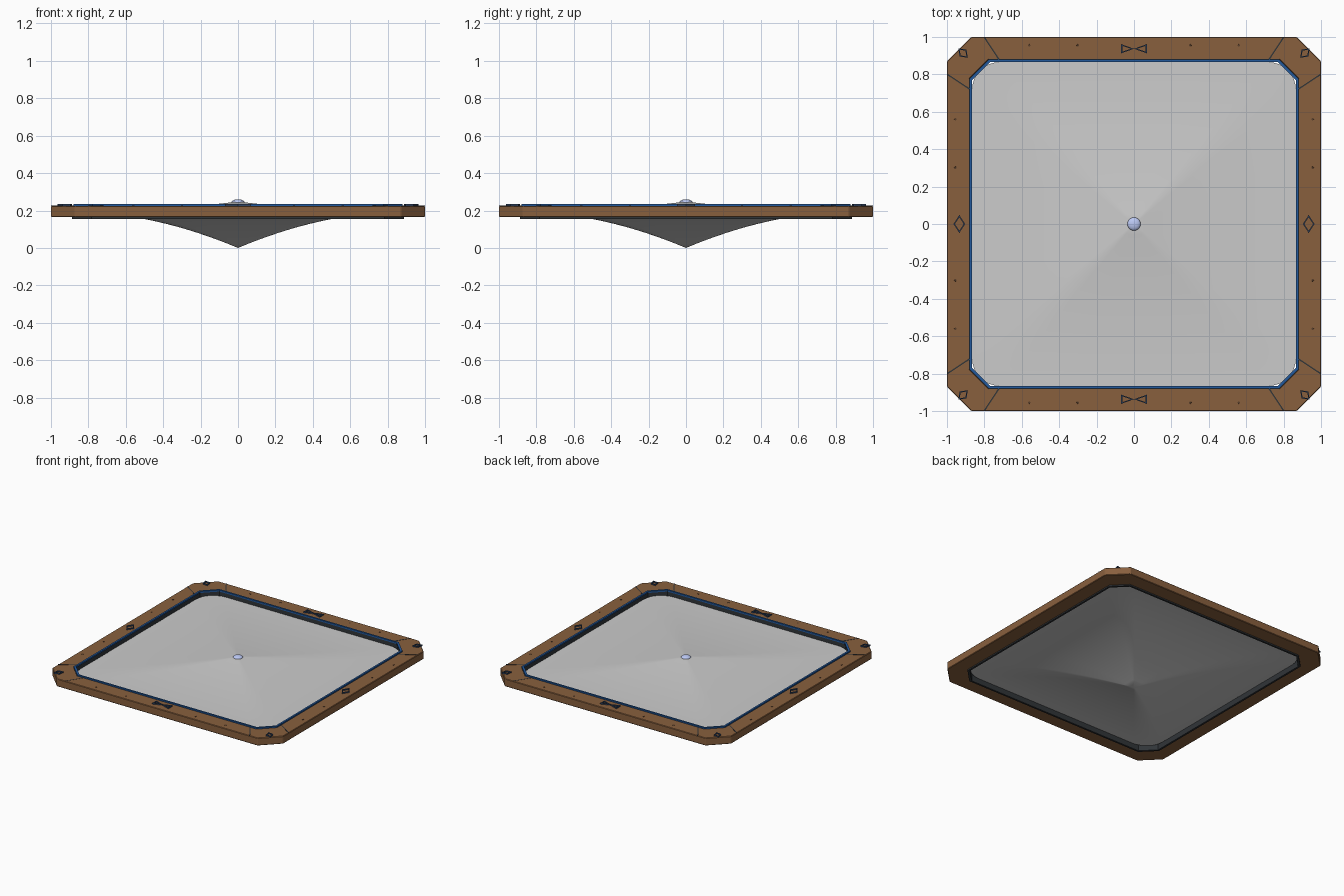
import bpy, bmesh
from math import pi, cos, sin
from mathutils import Vector, Matrix

if "Cube" in bpy.data.objects:
    bpy.data.objects.remove(bpy.data.objects["Cube"])


def material(name, rgb):
    m = bpy.data.materials.new(name)
    m.diffuse_color = (*rgb, 1)
    m.use_nodes = True
    m.node_tree.nodes["Principled BSDF"].inputs["Base Color"].default_value = m.diffuse_color
    return m


WOOD = material("wood", (0.25, 0.117, 0.048))
BLUE = material("blue_trim", (0.016, 0.10, 0.34))
DARK = material("dark_liner", (0.03, 0.035, 0.04))
PEARL = material("pearl", (0.5, 0.58, 0.9))


def finish(name, bm, mat=None, smooth=None):
    bmesh.ops.recalc_face_normals(bm, faces=bm.faces)
    me = bpy.data.meshes.new(name)
    bm.to_mesh(me)
    bm.free()
    ob = bpy.data.objects.new(name, me)
    bpy.context.collection.objects.link(ob)
    if mat:
        me.materials.append(mat)
    if smooth:
        bpy.ops.object.select_all(action='DESELECT')
        ob.select_set(True)
        bpy.context.view_layer.objects.active = ob
        bpy.ops.object.shade_smooth_by_angle(angle=smooth)
    return ob


def octagon(h, c):
    return [(h, -c), (h, c), (c, h), (-c, h), (-h, c), (-h, -c), (-c, -h), (c, -h)]


def add_ring(bm, outer, inner, z0, z1):
    """Closed band between two matching outlines."""
    loops = [[bm.verts.new((x, y, z)) for x, y in pts]
             for pts, z in ((outer, z0), (outer, z1), (inner, z1), (inner, z0))]
    n = len(outer)
    for k in range(4):
        a, b = loops[k], loops[(k + 1) % 4]
        for i in range(n):
            j = (i + 1) % n
            bm.faces.new((a[i], a[j], b[j], b[i]))


def ring(name, outer, inner, z0, z1, mat, bevel=0):
    bm = bmesh.new()
    add_ring(bm, outer, inner, z0, z1)
    ob = finish(name, bm, mat)
    if bevel:
        mod = ob.modifiers.new("bevel", 'BEVEL')
        mod.width, mod.segments = bevel, 1
    return ob


# Wooden frame, dark liner and blue inner trim
ring("frame", octagon(1.0, 0.87), octagon(0.88, 0.775), 0.165, 0.225, WOOD, 0.004)
ring("liner", octagon(0.887, 0.782), octagon(0.872, 0.772), 0.155, 0.224, DARK)
ring("blue_trim", octagon(0.880, 0.777), octagon(0.866, 0.768), 0.222, 0.234, BLUE)

# Stretched panel: rounded square outline, raised on top and sagging below
H, R, RINGS = 0.866, 0.15, 16
outline = []
for q in range(4):
    rot = Matrix.Rotation(q * pi / 2, 2)
    outline += [rot @ Vector((H, y * (H - R))) for y in (-0.5, 0, 0.5)]
    outline += [rot @ Vector((H - R + R * cos(a), H - R + R * sin(a)))
                for a in [i * pi / 16 for i in range(9)]]
    outline.append(rot @ Vector((H - R, H)))
# drop coincident points
outline = [p for i, p in enumerate(outline) if (p - outline[i - 1]).length > 1e-5]


def sheet(name, edge_z, apex_z):
    bm = bmesh.new()
    centre = bm.verts.new((0, 0, apex_z))
    prev, n = None, len(outline)
    for k in range(1, RINGS + 1):
        t = k / RINGS
        z = edge_z + (apex_z - edge_z) * (1 - t) ** 1.9
        cur = [bm.verts.new((p.x * t, p.y * t, z)) for p in outline]
        for i in range(n):
            j = (i + 1) % n
            if prev:
                bm.faces.new((prev[i], cur[i], cur[j], prev[j]))
            else:
                bm.faces.new((centre, cur[i], cur[j]))
        prev = cur
    ob = finish(name, bm, None, 0.6)
    # an open sheet has no inside, so orient it explicitly
    if (ob.data.polygons[0].normal.z > 0) != (apex_z > edge_z):
        ob.data.flip_normals()


sheet("panel_top", 0.193, 0.248)
sheet("panel_underside", 0.192, 0.0)

# Small flattened button in the centre
bm = bmesh.new()
bmesh.ops.create_uvsphere(bm, u_segments=24, v_segments=12, radius=0.035,
                          matrix=Matrix.Translation((0, 0, 0.244)) @ Matrix.Diagonal((1, 1, 0.45, 1)))
finish("centre_button", bm, PEARL, 0.6)

# Joint seams across the frame near each corner
bm = bmesh.new()
for sx in (-1, 1):
    for sy in (-1, 1):
        for a, b in (((0.80, 0.998), (0.722, 0.88)), ((0.998, 0.80), (0.88, 0.722))):
            a, b = Vector((a[0] * sx, a[1] * sy, 0.2245)), Vector((b[0] * sx, b[1] * sy, 0.2245))
            d = b - a
            m = (Matrix.Translation((a + b) / 2) @ d.to_track_quat('X', 'Z').to_matrix().to_4x4()
                 @ Matrix.Diagonal((d.length, 0.007, 0.003, 1)))
            bmesh.ops.create_cube(bm, size=1, matrix=m)
finish("joint_seams", bm, DARK)

# Pegs along every side
bm = bmesh.new()
for q in range(4):
    for x in (-0.56, -0.3, 0.3, 0.56):
        m = Matrix.Rotation(q * pi / 2, 4, 'Z') @ Matrix.Translation((x, -0.955, 0.2245))
        bmesh.ops.create_cone(bm, cap_ends=True, segments=10, radius1=0.007,
                              radius2=0.006, depth=0.006, matrix=m)
finish("pegs", bm, material("peg_wood", (0.10, 0.05, 0.025)))


# Outlined inlays: bow ties front and back, diamonds on sides and corners
def inlay(bm, pts, loc, angle=0, scale=0.7):
    rot = Matrix.Rotation(angle, 2)
    pts = [Vector(p) for p in pts]
    c = sum(pts, Vector((0, 0))) / len(pts)
    place = lambda p: tuple(rot @ p + Vector(loc))
    add_ring(bm, [place(p) for p in pts], [place(c + (p - c) * scale) for p in pts], 0.223, 0.234)


def diamond(w, h):
    return [(w, 0), (0, h), (-w, 0), (0, -h)]


bm = bmesh.new()
for s in (-1, 1):
    for side in (-1, 1):
        inlay(bm, [(0, 0), (0.07 * side, 0.025), (0.07 * side, -0.025)], (0, 0.937 * s), 0, 0.62)
        inlay(bm, diamond(0.036, 0.026), (0.914 * s, 0.914 * side), s * side * -pi / 4 + pi / 2)
    inlay(bm, diamond(0.031, 0.048), (0.934 * s, 0), 0, 0.76)
finish("inlays", bm, material("inlay_blue", (0.03, 0.06, 0.13)))
